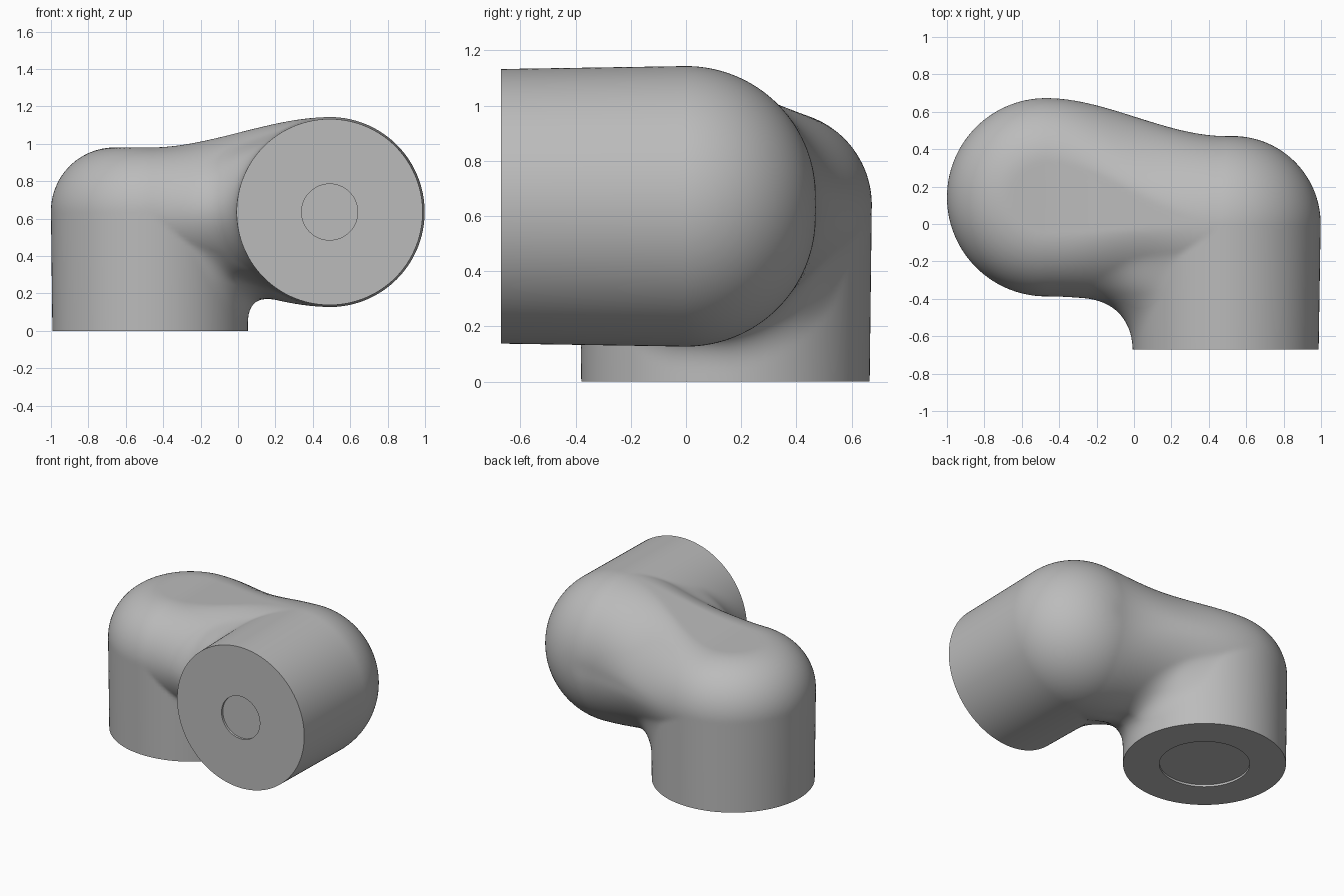
import bpy, bmesh, math
from mathutils import Vector, Matrix

cube = bpy.data.objects.get("Cube")
if cube:
    bpy.data.objects.remove(cube, do_unlink=True)

POST = Vector((-0.47, 0.143, 0.64))   # top of the upright arm's straight wall
ARM = Vector((0.49, 0.0, 0.635))      # back of the forward arm's straight wall
FRONT = -0.67

metal = bpy.data.materials.new("light grey")
metal.use_nodes = True
metal.diffuse_color = (0.5, 0.5, 0.5, 1)
metal.node_tree.nodes["Principled BSDF"].inputs["Base Color"].default_value = (0.5, 0.5, 0.5, 1)


def ease(v):
    v = min(1.0, max(0.0, v))
    return v * v * (3 - 2 * v)


def rounded(u, v, r, power=2.0):
    """Distance to a corner rounded by r, measured from its inner corner."""
    corner = (max(u, 0) ** power + max(v, 0) ** power) ** (1 / power)
    return corner + min(max(u, v), 0) - r


def post(p):
    h = p.z - POST.z
    return rounded(math.hypot(p.x - POST.x, p.y - POST.y) - 0.19 - 0.012 * min(h, 0), h, 0.34)


def arm(p):
    return rounded(math.hypot(p.x - ARM.x, p.z - ARM.z) - 0.038 - 0.016 * min(p.y, 0), p.y, 0.47)


def bridge(p):
    """Section that turns from wide and low to narrow and tall along x."""
    t = ease((p.x - POST.x) / (ARM.x - POST.x))
    c = POST.lerp(ARM, t)
    flat_y, flat_z, r = 0.19 * (1 - t), 0.037 * t, 0.34 + 0.13 * t
    d = rounded(abs(p.y - c.y) - flat_y, abs(p.z - c.z) - flat_z, r, 2 - 1.5 * t * (1 - t))
    return max(d, POST.x - p.x, p.x - ARM.x)


def blend(a, b, k):
    if k < 1e-4:
        return min(a, b)
    h = max(k - abs(a - b), 0) / k
    return min(a, b) - h * h * k / 4


def body_distance(p):
    # Fillets appear only in the inner corners under and in front of the bridge
    low = 0.16 * ease((0.6 - p.z) / 0.35) * ease((p.x + 0.35) / 0.35)
    fore = 0.26 * ease((-0.02 - p.y) / 0.35) * ease((0.3 - p.x) / 0.35)
    return blend(blend(bridge(p), post(p), low), arm(p), fore)


def add_tube(bm, start, end, radius):
    axis = end - start
    mat = Matrix.Translation((start + end) / 2) @ axis.to_track_quat('Z', 'Y').to_matrix().to_4x4()
    bmesh.ops.create_cone(bm, cap_ends=True, segments=64, radius1=radius,
                          radius2=radius, depth=axis.length, matrix=mat)


def add_dome(bm, centre, scale):
    bmesh.ops.create_uvsphere(bm, u_segments=48, v_segments=24, radius=1,
                              matrix=Matrix.Translation(centre) @ Matrix.Diagonal((*scale, 1)))


def make_object(name, bm):
    mesh = bpy.data.meshes.new(name)
    bm.to_mesh(mesh)
    bm.free()
    mesh.materials.append(metal)
    obj = bpy.data.objects.new(name, mesh)
    bpy.context.collection.objects.link(obj)
    return obj


# Rough body: two tubes with domed ends and a link between them
bm = bmesh.new()
add_tube(bm, Vector((POST.x, POST.y, -0.2)), POST, 0.53)
add_dome(bm, POST, (0.53, 0.53, 0.34))
add_tube(bm, Vector((ARM.x, FRONT - 0.2, ARM.z)), ARM, 0.508)
add_dome(bm, ARM, (0.508, 0.47, 0.508))
add_tube(bm, POST, ARM, 0.4)
body = make_object("elbow_body", bm)
remesh = body.modifiers.new("merge", 'REMESH')
remesh.mode = 'VOXEL'
remesh.voxel_size = 0.02
deps = bpy.context.evaluated_depsgraph_get()
bm = bmesh.new()
bm.from_object(body, deps)
body.modifiers.clear()

# Fit the merged skin to the filleted shape
STEP = 0.002
OFFSETS = [Vector((STEP, 0, 0)), Vector((0, STEP, 0)), Vector((0, 0, STEP))]
for turn in range(7):
    skin = [v for v in bm.verts if v.co.z > -0.12 and v.co.y > FRONT - 0.12]
    if turn < 5:
        bmesh.ops.smooth_vert(bm, verts=skin, factor=0.5, use_axis_x=True,
                              use_axis_y=True, use_axis_z=True)
    for v in skin:
        d = body_distance(v.co)
        g = Vector([(body_distance(v.co + o) - d) / STEP for o in OFFSETS])
        if g.length > 0.3:
            move = g * (-d / g.length_squared)
            v.co += move * min(1, 0.08 / max(move.length, 1e-6))

# Trim both open ends flat and close them
for point, normal in (((0, 0, 0), (0, 0, -1)), ((0, FRONT, 0), (0, -1, 0))):
    cut = bmesh.ops.bisect_plane(bm, geom=bm.verts[:] + bm.edges[:] + bm.faces[:], dist=1e-5,
                                 plane_co=point, plane_no=normal, clear_outer=True)
    rim = [e for e in cut["geom_cut"] if isinstance(e, bmesh.types.BMEdge) and e.is_boundary]
    bmesh.ops.contextual_create(bm, geom=rim)
bmesh.ops.recalc_face_normals(bm, faces=bm.faces)
bm.to_mesh(body.data)
bm.free()

# Shallow round recesses in the two end faces
for name, start, end, radius in (
        ("base_recess", Vector((POST.x, POST.y, -0.1)), Vector((POST.x, POST.y, 0.015)), 0.29),
        ("front_recess", Vector((ARM.x, FRONT - 0.1, ARM.z)),
         Vector((ARM.x, FRONT + 0.015, ARM.z)), 0.15)):
    bm = bmesh.new()
    add_tube(bm, start, end, radius)
    cutter = make_object(name + "_cutter", bm)
    cutter.hide_render = True
    cutter.hide_set(True)
    mod = body.modifiers.new(name, 'BOOLEAN')
    mod.operation = 'DIFFERENCE'
    mod.solver = 'EXACT'
    mod.object = cutter

# Bake the recesses and remove the cutters
bpy.context.view_layer.update()
done = bpy.data.meshes.new_from_object(body.evaluated_get(bpy.context.evaluated_depsgraph_get()))
body.modifiers.clear()
body.data = done
for obj in [o for o in bpy.data.objects if o.name.endswith("_cutter")]:
    bpy.data.objects.remove(obj, do_unlink=True)

bpy.ops.object.select_all(action='DESELECT')
body.select_set(True)
bpy.context.view_layer.objects.active = body
bpy.ops.object.shade_smooth_by_angle(angle=math.radians(40))
